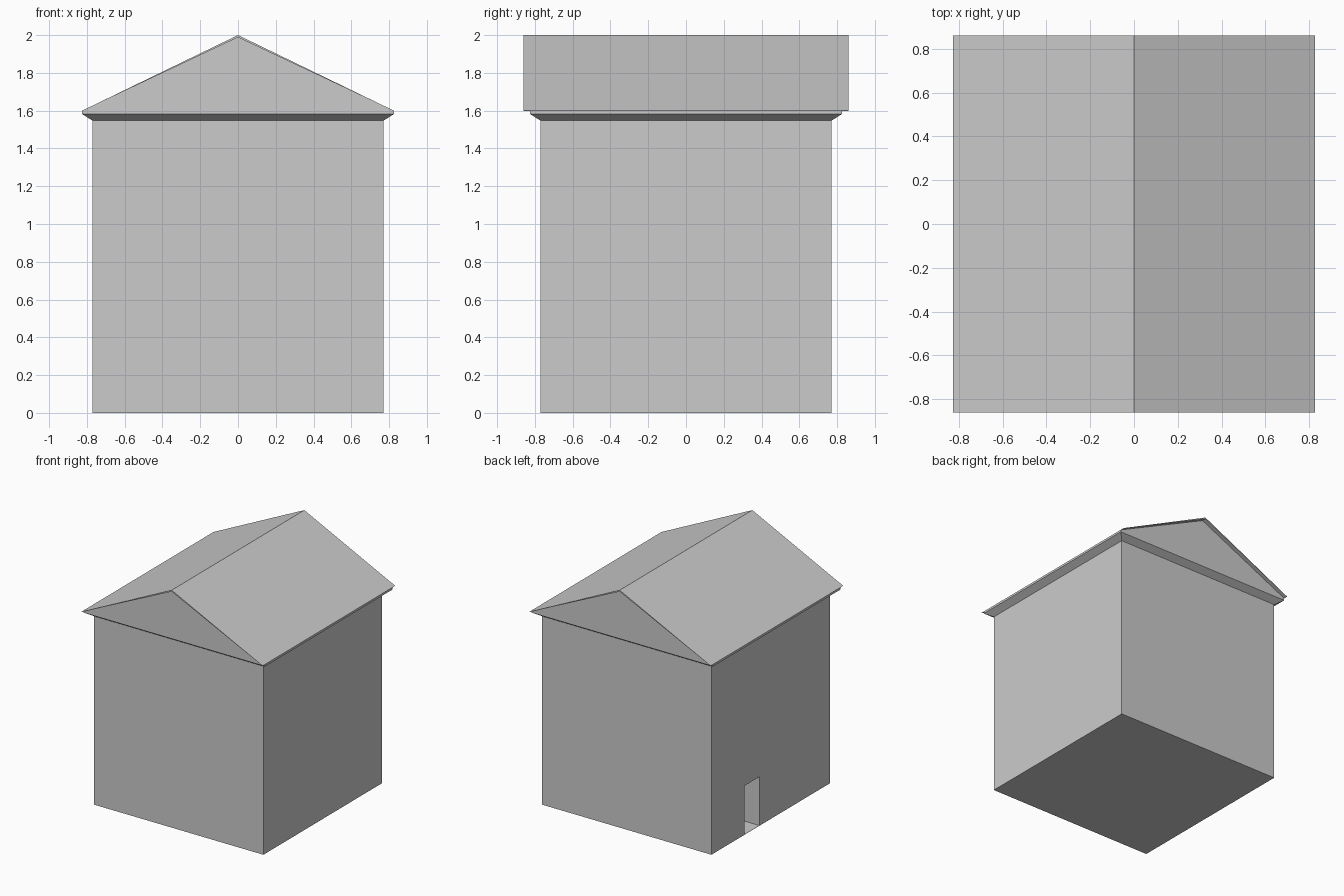
import bpy

if "Cube" in bpy.data.objects:
    bpy.data.objects.remove(bpy.data.objects["Cube"])

def loft(name, sections):
    """Solid made by joining consecutive point rings, with capped ends."""
    n = len(sections[0])
    verts = [p for s in sections for p in s]
    faces = [tuple(reversed(range(n))),
             tuple(range(len(verts) - n, len(verts)))]
    for k in range(len(sections) - 1):
        a, b = k * n, (k + 1) * n
        faces += [(a + i, a + (i + 1) % n, b + (i + 1) % n, b + i) for i in range(n)]
    me = bpy.data.meshes.new(name)
    me.from_pydata(verts, [], faces)
    ob = bpy.data.objects.new(name, me)
    bpy.context.collection.objects.link(ob)
    return ob

def square(h, z):
    return [(-h, -h, z), (h, -h, z), (h, h, z), (-h, h, z)]

def extrude_y(name, profile, half):
    return loft(name, [[(x, y, z) for x, z in profile] for y in (half, -half)])

BODY, EAVE, ROOF_Y = 0.77, 0.825, 0.86
Z_WALL, Z_LIP, Z_EAVE, Z_RIDGE, Z_INNER = 1.547, 1.582, 1.6, 2.0, 1.988

# Walls
walls = loft("walls", [square(BODY, 0), square(BODY, Z_WALL)])

# Doorway recess in the left wall
bpy.ops.mesh.primitive_cube_add(size=1, location=(-BODY, 0.245, 0.202))
cutter = bpy.context.object
cutter.name = "doorway_cutter"
cutter.scale = (0.5, 0.195, 0.4)
cutter.hide_render = True
cutter.hide_set(True)
cut = walls.modifiers.new("doorway", 'BOOLEAN')
cut.object = cutter
cut.operation = 'DIFFERENCE'
cut.solver = 'EXACT'

# Flared cornice under the eaves
loft("cornice", [square(BODY, Z_WALL), square(EAVE, Z_LIP)])

# Gable block
extrude_y("gable", [(-EAVE, Z_LIP), (EAVE, Z_LIP), (EAVE, Z_EAVE),
                    (0, Z_INNER), (-EAVE, Z_EAVE)], EAVE)

# Thin roof sheet, thickest at the ridge, overhanging the gables
extrude_y("roof", [(-EAVE, Z_EAVE - 0.001), (0, Z_INNER), (EAVE, Z_EAVE - 0.001),
                   (EAVE, Z_EAVE), (0, Z_RIDGE), (-EAVE, Z_EAVE)], ROOF_Y)
